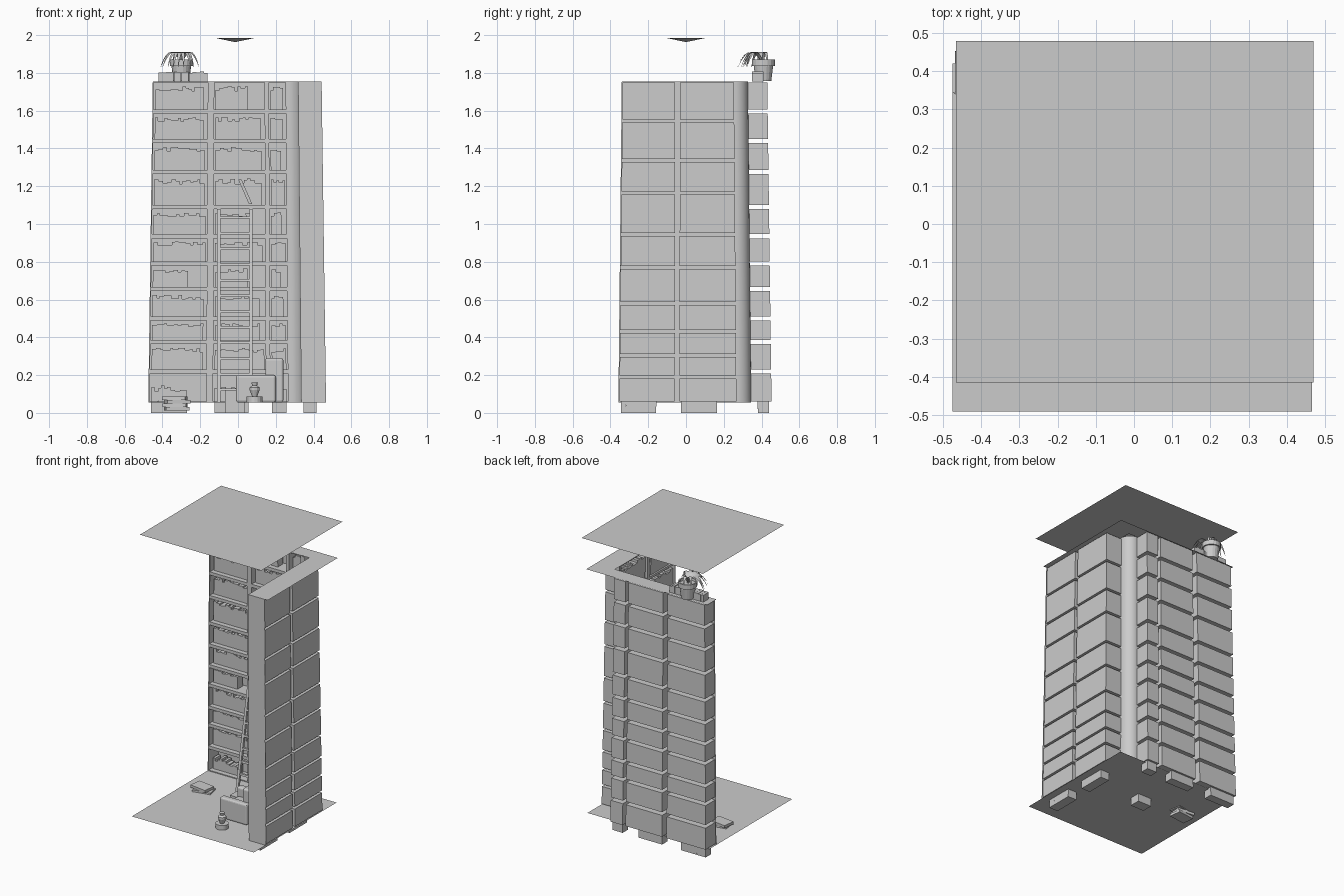
import bpy, bmesh, math, random
from mathutils import Vector

if "Cube" in bpy.data.objects:
    bpy.data.objects.remove(bpy.data.objects["Cube"])
random.seed(4)
FLOOR, TOP = 0.055, 1.755


def taper(p):
    # the walls lean slightly inward toward the top
    k = 1 - 0.05 * max(0, p[2] - FLOOR) / (TOP - FLOOR)
    return Vector((p[0] * k, p[1] * k, p[2]))


def finish(name, bm, smooth=False):
    bmesh.ops.remove_doubles(bm, verts=bm.verts, dist=1e-5)
    me = bpy.data.meshes.new(name)
    bm.to_mesh(me)
    bm.free()
    ob = bpy.data.objects.new(name, me)
    bpy.context.collection.objects.link(ob)
    if smooth:
        for f in me.polygons:
            f.use_smooth = True
    return ob


def poly(bm, pts):
    bm.faces.new([bm.verts.new(p) for p in pts])


def sheet(name, pts):
    bm = bmesh.new()
    poly(bm, pts)
    return finish(name, bm)


def add_box(bm, lo, hi, fn=Vector):
    c = [fn((x, y, z)) for x in (lo[0], hi[0]) for y in (lo[1], hi[1]) for z in (lo[2], hi[2])]
    v = [bm.verts.new(p) for p in c]
    for f in ((0, 1, 3, 2), (4, 6, 7, 5), (0, 4, 5, 1), (2, 3, 7, 6), (0, 2, 6, 4), (1, 5, 7, 3)):
        bm.faces.new([v[i] for i in f])


def box(name, lo, hi, bevel=0):
    bm = bmesh.new()
    add_box(bm, lo, hi)
    ob = finish(name, bm)
    if bevel:
        m = ob.modifiers.new("soft_edges", 'BEVEL')
        m.width, m.segments = bevel, 3
    return ob


def lathe(name, cx, cy, prof, n=20):
    bm = bmesh.new()
    for (r0, z0), (r1, z1) in zip(prof, prof[1:]):
        for i in range(n):
            a, b = 2 * math.pi * i / n, 2 * math.pi * (i + 1) / n
            ring = [(r0, a, z0), (r0, b, z0), (r1, b, z1), (r1, a, z1)]
            if r0 == 0:
                ring = ring[1:]
            elif r1 == 0:
                ring = ring[:3]
            poly(bm, [(cx + r * math.cos(t), cy + r * math.sin(t), z) for r, t, z in ring])
    return finish(name, bm)


# wall sheet whose odd cells are niches pushed outward
def niche_wall(name, us, zs, depth, place):
    bm = bmesh.new()
    for i in range(len(us) - 1):
        for j in range(len(zs) - 1):
            q = [(us[i], zs[j]), (us[i + 1], zs[j]), (us[i + 1], zs[j + 1]), (us[i], zs[j + 1])]
            front = [place(u, 0, z) for u, z in q]
            if i % 2 and j % 2:
                back = [place(u, depth, z) for u, z in q]
                poly(bm, back)
                for k in range(4):
                    n = (k + 1) % 4
                    poly(bm, [front[k], front[n], back[n], back[k]])
            else:
                poly(bm, front)
    finish(name, bm)


# rows of upright books standing in the niches
def book_rows(name, us, zs, d0, d1, place):
    bm = bmesh.new()
    for i in range(1, len(us) - 1, 2):
        for j in range(1, len(zs) - 1, 2):
            lo, hi = us[i] + 0.008, us[i + 1] - 0.008
            z0, h = zs[j], zs[j + 1] - zs[j]
            end = lo + (hi - lo) * random.choice((0.7, 0.95, 1.0))
            if j == 1:
                z0, h = 0.0, h + 0.02
            u = lo
            while u < end - 0.012:
                w = random.uniform(0.014, 0.026)
                add_box(bm, (u, d0, z0), (min(u + w, hi), d1, z0 + h * random.uniform(0.68, 0.86)),
                        lambda p: place(*p))
                u += w
    finish(name, bm)


def z_cuts(levels, gap):
    out = [FLOOR]
    for a in levels:
        out += [a - gap / 2, a + gap / 2]
    out[1:1] = [FLOOR + 0.006]
    return out + [TOP - 0.006, TOP]


back = lambda u, d, z: taper((u, 0.345 + d, z))
right = lambda u, d, z: taper((0.335 + d, u, z))
back_u = [-0.475, -0.468, -0.168, -0.132, 0.148, 0.172, 0.265, 0.268]
right_u = [-0.358, -0.353, -0.06, -0.034, 0.267, 0.27]
back_z = z_cuts([0.22, 0.375, 0.50, 0.655, 0.79, 0.935, 1.09, 1.275, 1.44, 1.595], 0.022)
right_z = z_cuts([0.19, 0.305, 0.43, 0.58, 0.77, 0.945, 1.165, 1.335, 1.545], 0.016)
niche_wall("back_bookcase", back_u, back_z, 0.108, back)
niche_wall("right_bookcase", right_u, right_z, 0.128, right)
book_rows("back_books", back_u, back_z, 0.035, 0.095, back)
book_rows("right_books", right_u, right_z, 0.012, 0.08, right)

# curved corner sheet joining the two walls
bm = bmesh.new()
arc = [(0.265 + 0.072 * math.cos(i * math.pi / 24), 0.27 + 0.075 * math.sin(i * math.pi / 24)) for i in range(13)]
for (x0, y0), (x1, y1) in zip(arc, arc[1:]):
    poly(bm, [taper(p) for p in ((x0, y0, FLOOR), (x1, y1, FLOOR), (x1, y1, TOP), (x0, y0, TOP))])
finish("curved_corner", bm, True)

# end panel, floor, L-shaped cap and ceiling
sheet("end_panel", [taper((x, -0.36, z)) for x, z in
                    ((0.335, FLOOR), (0.466, FLOOR), (0.466, TOP), (0.335, TOP))])
sheet("floor", [(-0.475, -0.49, FLOOR), (0.465, -0.49, FLOOR), (0.465, 0.42, FLOOR), (-0.475, 0.42, FLOOR)])
sheet("bookcase_cap", [(-0.465, 0.328, TOP), (0.318, 0.328, TOP), (0.318, -0.342, TOP),
                       (0.468, -0.342, TOP), (0.468, 0.43, TOP), (-0.465, 0.43, TOP)])
sheet("ceiling", [(-0.465, -0.415, 1.99), (0.47, -0.415, 1.99), (0.47, 0.478, 1.99), (-0.465, 0.478, 1.99)])
lathe("ceiling_lamp", -0.015, 0, [(0.105, 1.985), (0, 1.963)], 16)
lathe("rug", 0, -0.03, [(0, FLOOR + 0.001), (0.34, FLOOR + 0.001)], 48)

# leaning ladder
bm = bmesh.new()
lean = lambda p: Vector((p[0], p[1] + 0.13 + 0.19 * (p[2] - 0.055), p[2]))
for x in (-0.11, 0.06):
    add_box(bm, (x, -0.009, 0.055), (x + 0.018, 0.009, 1.08), lean)
for i in range(12):
    z = 0.115 + i * 0.083
    add_box(bm, (-0.095, -0.007, z), (0.065, 0.007, z + 0.013), lean)
finish("ladder", bm)

# slanted book in the niche above the ladder
bm = bmesh.new()
add_box(bm, (0.05, 0.36, 1.105), (0.068, 0.43, 1.235),
        lambda p: taper((p[0] - 0.45 * (p[2] - 1.105) + 0.01, p[1], p[2])))
finish("leaning_book", bm)

# armchair facing left
box("chair_front_arm", (-0.01, -0.19, FLOOR), (0.2, -0.145, 0.2), 0.012)
box("chair_rear_arm", (-0.01, 0.0, FLOOR), (0.2, 0.045, 0.2), 0.012)
box("chair_seat", (0.0, -0.146, FLOOR), (0.16, 0.002, 0.14), 0.01)
box("chair_back", (0.145, -0.16, FLOOR), (0.24, 0.02, 0.29), 0.012)
box("low_stool", (-0.07, 0.01, 0.0), (0.035, 0.085, 0.12))

# small vase on a round base
lathe("vase_base", 0.088, -0.3, [(0, 0.055), (0.042, 0.055), (0.042, 0.088), (0, 0.088)], 16)
lathe("vase", 0.088, -0.3, [(0.014, 0.088), (0.026, 0.12), (0.026, 0.135), (0.013, 0.145),
                            (0.017, 0.16), (0, 0.16)], 12)

# stack of books on the floor
for i in range(4):
    s, z = (0.005, -0.004, 0.008, -0.006)[i], 0.012 + i * 0.019
    ob = box("floor_book", (-0.065, -0.042, 0), (0.06, 0.042, 0.018))
    ob.location, ob.rotation_euler.z = (-0.327 + s, 0.085, z), s * 25

# books lying on top of the case
bm = bmesh.new()
for i in range(13):
    x = -0.42 + i * 0.02
    add_box(bm, (x, 0.35, TOP), (x + 0.019, 0.41, TOP + random.uniform(0.043, 0.055)))
finish("top_books", bm)

# potted plant with drooping leaves
lathe("plant_pot", -0.3, 0.41, [(0, 1.757), (0.042, 1.757), (0.052, 1.837), (0.061, 1.837),
                                (0.061, 1.87), (0.052, 1.87), (0.05, 1.855), (0, 1.855)], 18)
bm = bmesh.new()
for i in range(14):
    a = math.radians(180 + i * 180 / 13) if i < 11 else math.radians(60 * (i - 10) - 30)
    reach = random.uniform(0.1, 0.14) if i < 11 else 0.06
    side = Vector((-math.sin(a), math.cos(a), 0))
    rows = []
    for k in range(8):
        t = k / 7
        c = Vector((-0.3 + math.cos(a) * reach * t, 0.405 + math.sin(a) * reach * t,
                    1.85 + 0.26 * t - 0.28 * t * t))
        w = 0.011 * math.sin(math.pi * (0.15 + 0.83 * t))
        rows.append((c - side * w, c + side * w))
    for (p, q), (r, s) in zip(rows, rows[1:]):
        poly(bm, [p, q, s, r])
finish("plant_leaves", bm, True)
